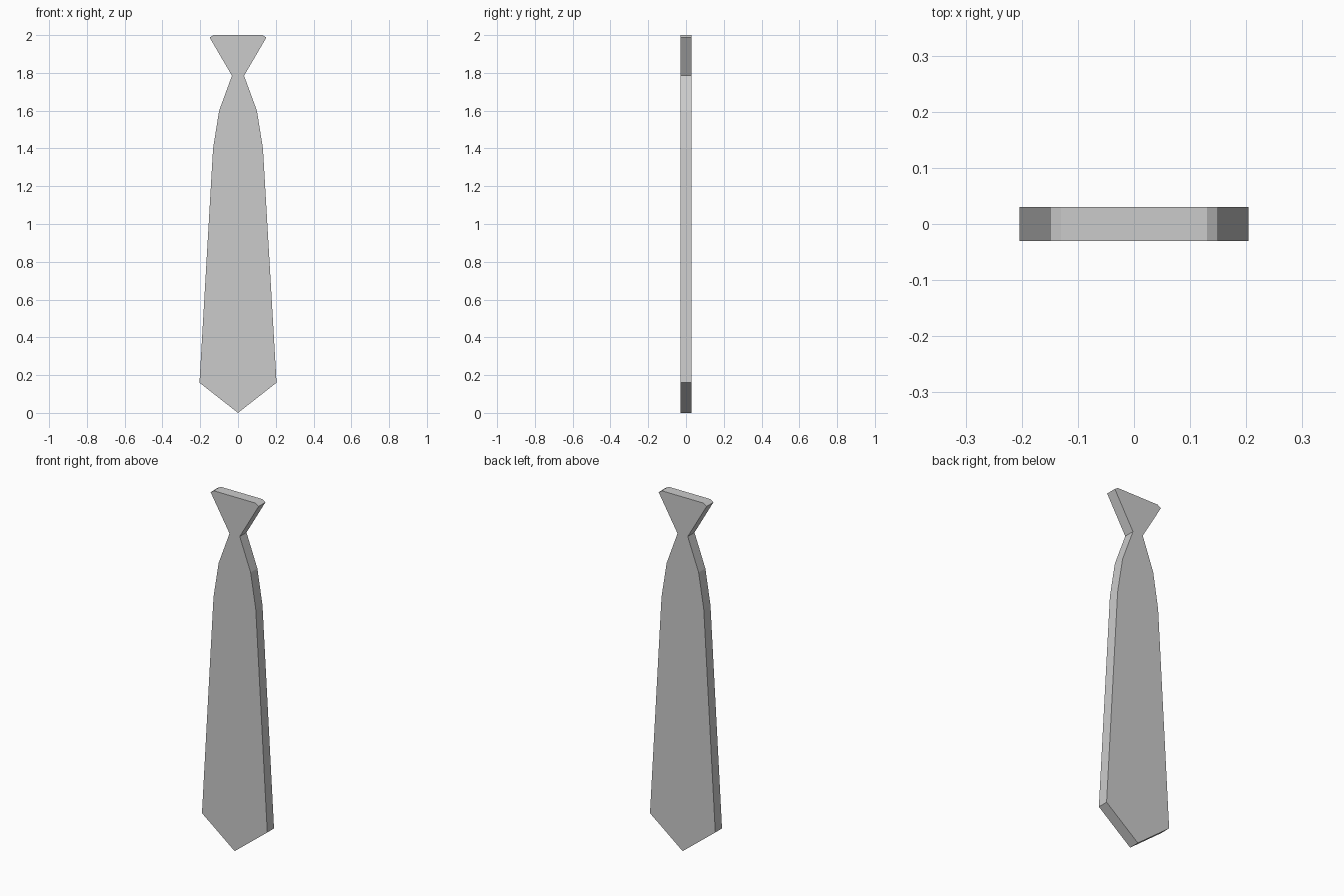
import bpy, bmesh

if "Cube" in bpy.data.objects:
    bpy.data.objects.remove(bpy.data.objects["Cube"])

# Right half of the tie outline, from the tip up to the top of the knot
half = [(0.204, 0.16), (0.132, 1.40), (0.10, 1.60),
        (0.032, 1.785), (0.15, 1.987), (0.13, 2.0)]
outline = [(0, 0)] + half + [(-x, z) for x, z in reversed(half)]

# Flat front face, extruded to the back
bm = bmesh.new()
front = bm.faces.new([bm.verts.new((x, -0.03, z)) for x, z in outline])
back = bmesh.ops.extrude_face_region(bm, geom=[front], use_keep_orig=True)
verts = [g for g in back["geom"] if isinstance(g, bmesh.types.BMVert)]
bmesh.ops.translate(bm, verts=verts, vec=(0, 0.06, 0))
bmesh.ops.recalc_face_normals(bm, faces=bm.faces)

mesh = bpy.data.meshes.new("necktie")
bm.to_mesh(mesh)
bm.free()
bpy.context.collection.objects.link(bpy.data.objects.new("necktie", mesh))
